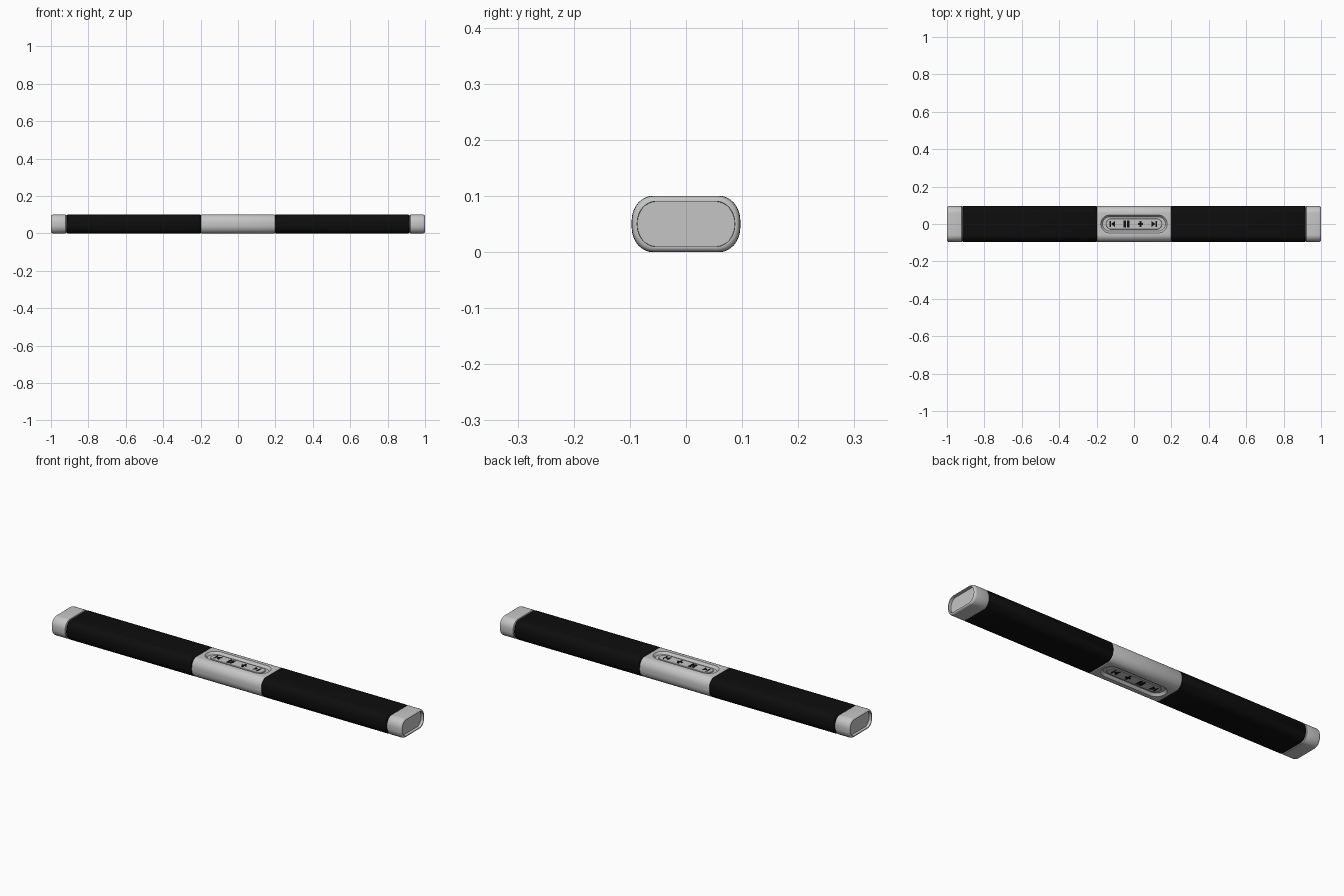
import bpy, bmesh, math

if "Cube" in bpy.data.objects:
    bpy.data.objects.remove(bpy.data.objects["Cube"])

HY, HZ = 0.0965, 0.05          # half width and half height of the bar


def material(name, rgb):
    m = bpy.data.materials.new(name)
    m.diffuse_color = (*rgb, 1)
    m.use_nodes = True
    m.node_tree.nodes["Principled BSDF"].inputs["Base Color"].default_value = m.diffuse_color
    return m


SILVER = material("silver plastic", (0.56, 0.56, 0.56))
BLACK = material("black fabric", (0.004, 0.004, 0.004))
INK = material("button marking black", (0.006, 0.006, 0.006))


def section(inset, steps=10):
    """Rounded rectangle (y, z) with tall elliptical corners."""
    rx, rz = 0.038 - inset * 0.4, 0.044 - inset * 0.6
    hy, hz = HY - inset, HZ - inset
    pts = []
    for q, (sy, sz) in enumerate([(1, 1), (-1, 1), (-1, -1), (1, -1)]):
        for i in range(steps + 1):
            a = math.pi / 2 * (q + i / steps)
            pts.append((sy * (hy - rx) + rx * math.cos(a),
                        HZ + sz * (hz - rz) + rz * math.sin(a)))
    return pts


def stadium(half_len, radius, steps=16):
    """Pill outline in x, y."""
    pts = []
    for side in (0, 1):
        for i in range(steps + 1):
            a = -math.pi / 2 + math.pi * (side + i / steps)
            pts.append(((1 - 2 * side) * (half_len - radius) + radius * math.cos(a),
                        radius * math.sin(a)))
    return pts


def loft(name, rings, mat):
    """Skin a list of equal-length 3D rings and cap both ends."""
    bm = bmesh.new()
    loops = [[bm.verts.new(p) for p in r] for r in rings]
    n = len(loops[0])
    for a, b in zip(loops, loops[1:]):
        for i in range(n):
            j = (i + 1) % n
            bm.faces.new((a[i], a[j], b[j], b[i]))
    bm.faces.new(loops[0][::-1])
    bm.faces.new(loops[-1])
    bmesh.ops.recalc_face_normals(bm, faces=bm.faces)
    me = bpy.data.meshes.new(name)
    bm.to_mesh(me)
    bm.free()
    me.materials.append(mat)
    ob = bpy.data.objects.new(name, me)
    bpy.context.collection.objects.link(ob)
    return ob


def bar(name, stations, mat):
    return loft(name, [[(x, y, z) for y, z in section(s)] for x, s in stations], mat)


def pill(name, levels, mat):
    return loft(name, [[(x, y, z) for x, y in stadium(h, r)] for z, h, r in levels], mat)


def smooth(ob, angle=35):
    bpy.ops.object.select_all(action='DESELECT')
    ob.select_set(True)
    bpy.context.view_layer.objects.active = ob
    bpy.ops.object.shade_smooth_by_angle(angle=math.radians(angle))


def cut(ob, cutter):
    mod = ob.modifiers.new("cut", 'BOOLEAN')
    mod.operation, mod.solver, mod.object = 'DIFFERENCE', 'EXACT', cutter
    bpy.context.view_layer.objects.active = ob
    bpy.ops.object.modifier_apply(modifier=mod.name)
    bpy.data.objects.remove(cutter)


# Centre housing with a pill-shaped recess on top and underneath
housing = bar("centre_housing", [(-0.2, 0.004), (-0.197, 0.001), (-0.194, 0),
                                 (0.194, 0), (0.197, 0.001), (0.2, 0.004)], SILVER)
for face in (1, -1):
    levels = [(HZ + face * d, h, r) for d, h, r in
              [(0.038, 0.168, 0.038), (0.050, 0.178, 0.048), (0.060, 0.186, 0.056)]]
    cut(housing, pill("recess_cutter", levels, SILVER))
smooth(housing)

# Fabric grilles and hollow-faced end caps, left and right
for s, side in ((1, "right"), (-1, "left")):
    grille = bar("fabric_grille_" + side,
                 [(s * x, i) for x, i in [(0.198, 0.003), (0.203, -0.0003),
                                          (0.911, -0.0003), (0.916, 0.003)]], BLACK)
    smooth(grille)
    cap = bar("end_cap_" + side,
              [(s * x, i) for x, i in [(0.914, 0.005), (0.919, 0.004), (0.921, 0.001),
                                       (0.925, 0), (0.988, 0), (0.994, 0.001),
                                       (0.998, 0.0035), (1.0, 0.007), (1.0, 0.0095),
                                       (0.986, 0.0100)]], SILVER)
    smooth(cap)


# Flat button markings: each is a list of small outlines (x, y)
def rect(x0, x1, y0, y1):
    return [(x0, y0), (x1, y0), (x1, y1), (x0, y1)]


skip = [rect(-0.015, -0.009, -0.017, 0.017), [(-0.008, 0), (0.014, -0.017), (0.014, 0.017)]]
blocks = [rect(-0.015, -0.002, -0.018, 0.018), rect(0.002, 0.015, -0.018, 0.018)]
plus = [rect(-0.014, 0.014, -0.005, 0.005), rect(-0.005, 0.005, 0.005, 0.017),
        rect(-0.005, 0.005, -0.017, -0.005)]
skip_back = [[(-x, y) for x, y in o] for o in skip]
MARKS = [(-0.115, skip), (-0.04, blocks), (0.035, plus), (0.107, skip_back)]

# Control plates with markings, on both faces
for face, where in ((1, "top"), (-1, "bottom")):
    plate = pill("control_plate_" + where,
                 [(HZ + face * d, h, r) for d, h, r in
                  [(0.036, 0.150, 0.029), (0.0415, 0.150, 0.029),
                   (0.043, 0.1485, 0.0275)]], SILVER)
    smooth(plate)
    for k, (cx, outlines) in enumerate(MARKS):
        for j, o in enumerate(outlines):
            loft(f"button_marking_{where}_{k}_{j}",
                 [[(cx + x, y, HZ + face * d) for x, y in o] for d in (0.042, 0.0442)], INK)
